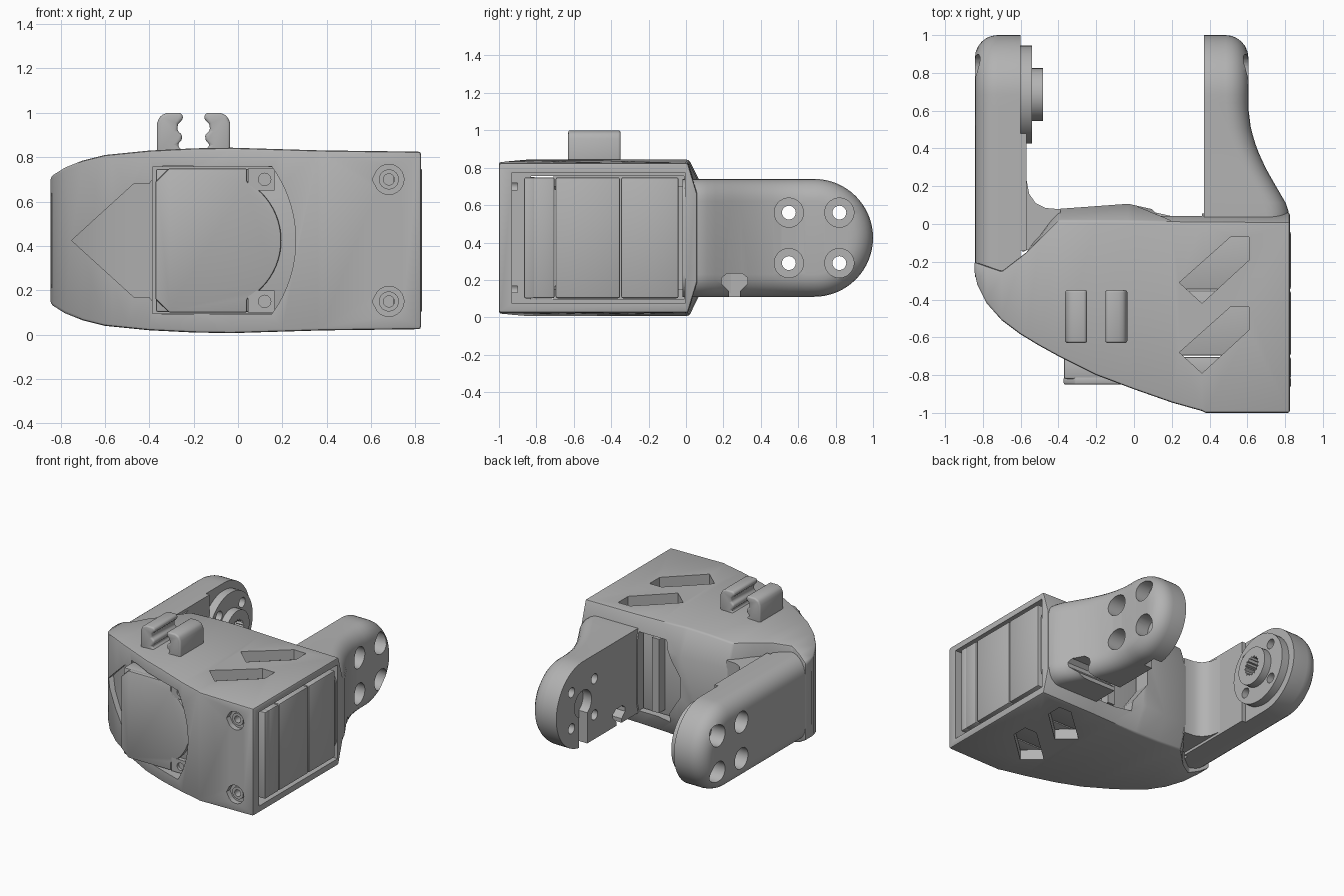
import bpy, bmesh
from math import sin, cos, pi, radians

old = bpy.data.objects.get("Cube")
if old:
    bpy.data.objects.remove(old)

grey = bpy.data.materials.new("matte_grey")
grey.use_nodes = True
grey.diffuse_color = (0.45, 0.45, 0.45, 1)
grey.node_tree.nodes["Principled BSDF"].inputs["Base Color"].default_value = (0.45, 0.45, 0.45, 1)

MID = 0.425      # height of the symmetry plane
PIVOT = 0.685    # y of the joint axis


def finish(name, bm):
    bmesh.ops.recalc_face_normals(bm, faces=bm.faces)
    mesh = bpy.data.meshes.new(name)
    bm.to_mesh(mesh)
    bm.free()
    mesh.materials.append(grey)
    ob = bpy.data.objects.new(name, mesh)
    bpy.context.scene.collection.objects.link(ob)
    return ob


def prism(name, pts, axis, lo, hi):
    """Extrude a 2D outline along an axis."""
    place = {"x": lambda p, h: (h, p[0], p[1]),
             "y": lambda p, h: (p[0], h, p[1]),
             "z": lambda p, h: (p[0], p[1], h)}[axis]
    bm = bmesh.new()
    a = [bm.verts.new(place(p, lo)) for p in pts]
    b = [bm.verts.new(place(p, hi)) for p in pts]
    bm.faces.new(a)
    bm.faces.new(b)
    for i in range(len(pts)):
        j = (i + 1) % len(pts)
        bm.faces.new((a[i], a[j], b[j], b[i]))
    return finish(name, bm)


def box(name, x, y, z):
    return prism(name, [(x[0], y[0]), (x[1], y[0]), (x[1], y[1]), (x[0], y[1])], "z", *z)


def arc(c, r, start, end, n):
    return [(c[0] + r * cos(radians(start + (end - start) * i / n)),
             c[1] + r * sin(radians(start + (end - start) * i / n))) for i in range(n + 1)]


def disc(name, c, r, axis, lo, hi, n=32):
    return prism(name, arc(c, r, 0, 360 - 360 / n, n - 1), axis, lo, hi)


def flip(pts):
    return [(a, 2 * MID - b) for a, b in pts]


def bake(ob):
    mesh = bpy.data.meshes.new_from_object(ob.evaluated_get(bpy.context.evaluated_depsgraph_get()))
    ob.modifiers.clear()
    ob.data = mesh


def bevel(ob, width, segments=2):
    m = ob.modifiers.new("bevel", "BEVEL")
    m.width, m.segments, m.limit_method, m.angle_limit = width, segments, "ANGLE", radians(40)
    bake(ob)
    return ob


def boolean(ob, cutters, operation="DIFFERENCE"):
    for c in cutters:
        m = ob.modifiers.new("cut", "BOOLEAN")
        m.object, m.operation, m.solver = c, operation, "EXACT"
        bake(ob)
        bpy.data.objects.remove(c)
    return ob


def lerp(table, v):
    for (a, p), (b, q) in zip(table, table[1:]):
        if v <= b:
            return p + (q - p) * max(0, v - a) / (b - a)
    return table[-1][1]


# Housing: cross-sections lofted along x
front = [(-.845, -.25), (-.83, -.32), (-.78, -.42), (-.7, -.51), (-.6, -.585), (-.5, -.645),
         (-.4, -.7), (-.2, -.8), (0, -.875), (.2, -.945), (.36, -.99), (.38, -1), (.825, -1)]
top = [(-.845, .71), (-.8, .745), (-.7, .785), (-.6, .81), (-.4, .83), (-.1, .845), (.4, .83), (.825, .825)]
back = [(-.845, -.2), (-.7, -.25), (-.57, -.15), (-.4, .02), (.825, .01)]
bulge = [(-.57, 0), (-.4, .06), (-.03, .09), (.2, .04), (.825, .05)]
bm = bmesh.new()
rings = []
for x in sorted({p[0] for p in front + back} | {-.03}):
    f, t, b = lerp(front, x), lerp(top, x), lerp(back, x)
    m = b + lerp(bulge, x)
    half = [(f, t), (b, t), (m, min(.66, t))]
    rings.append([bm.verts.new((x, y, z)) for y, z in half + flip(half)[::-1]])
for r, s in zip(rings, rings[1:]):
    for i in range(6):
        bm.faces.new((r[i], r[(i + 1) % 6], s[(i + 1) % 6], s[i]))
bm.faces.new(rings[0])
bm.faces.new(rings[-1])
housing = bevel(finish("housing", bm), .012)

# Arrow-shaped shallow recess following the front curve
tip = [(-.75, MID), (-.47, .68), (-.4, .68), (-.34, .76), (-.2, .76)]
arrow = prism("arrow", tip + flip(tip[1:])[::-1], "y", -1.2, 0)
band = [(x, y - .1) for x, y in front[:9]] + [(x + .02, y + .035) for x, y in front[8::-1]]
boolean(arrow, [prism("band", band, "z", -.1, 1)], "INTERSECT")

opening = [(-.385, .16), (-.32, .095)] + arc((-.305, MID), .565, -36, 36, 24) + [(-.32, .755), (-.385, .69)]
window = [(.36, .13), (.36, .72), (.13, .72), (.06, .6), (-.03, .5), (-.03, .36), (.08, .2), (.08, .13)]
cutters = [arrow,
           box("pocket", (-.385, .9), (-.83, -.012), (.095, .755)),
           box("mouth", (.7, .9), (-.93, -.005), (.075, .775)),
           prism("opening", opening, "y", -1.2, -.82),
           prism("window", window, "y", -.1, .2)]
slot = [(.24, -.31), (.51, -.07), (.61, -.07), (.61, -.19), (.36, -.42)]
for dy in (0, -.37):
    pts = [(x, y + dy) for x, y in slot]
    cutters += [prism("slot", pts, "z", .745, .9), prism("slot", pts, "z", -.1, .105)]
for z in (.15, .7):
    drop = [(.605, z)] + arc((.68, z), .068, -140, 140, 20)
    cutters += [prism("drop", drop, "y", -1.1, -.96), disc("bore", (.68, z), .027, "y", -1, -.9)]
boolean(housing, cutters)
for z in (.15, .7):
    boolean(disc("front_screw", (.68, z), .045, "y", -.975, -.955),
            [disc("bore", (.68, z), .025, "y", -1, -.9)])


# Arms: rounded-end plates with a soft outer rim
def arm(name, x_in, outer, y0):
    s = 1 if x_in > 0 else -1
    R, soft = .315, .12
    ys = [y0 + (PIVOT - y0) * i / 16 for i in range(16)]
    bm = bmesh.new()

    def ring(inset, x_at):
        r = R - inset
        pts = [(y, MID - r) for y in ys] + arc((PIVOT, MID), r, -90, 90, 32) + [(y, MID + r) for y in ys[::-1]]
        return [bm.verts.new((x_at(y), y, z)) for y, z in pts]

    rows = [ring(0, lambda y: x_in)]
    for k in range(7):
        a = pi / 2 * k / 6
        rows.append(ring(soft * (1 - cos(a)), lambda y: lerp(outer, y) - s * soft * (1 - sin(a))))
    n = len(rows[0])
    for r, q in zip(rows, rows[1:]):
        for i in range(n - 1):
            bm.faces.new((r[i], r[i + 1], q[i + 1], q[i]))
    for r in (rows[0], rows[-1]):
        for i in range(n // 2):
            bm.faces.new(list(dict.fromkeys((r[i], r[i + 1], r[n - 2 - i], r[n - 1 - i]))))
    bm.faces.new([r[0] for r in rows] + [r[-1] for r in rows[::-1]])
    return finish(name, bm)


def bolt_holes(x_small, x_wide):
    cuts = []
    for y in (PIVOT - .135, PIVOT + .135):
        for z in (MID - .135, MID + .135):
            cuts.append(disc("hole", (y, z), .037, "x", *x_small, 20))
            if x_wide:
                cuts.append(disc("bore", (y, z), .078, "x", *x_wide, 28))
    return cuts


flare = [(-.02, .82), (.06, .82), (.1, .81), (.16, .775), (.22, .74), (.3, .695), (.4, .65),
         (.5, .62), (.6, .607), (1, .605)]
right_arm = arm("flared_arm", .37, flare, -.02)
keyhole = [(.23, 0), (.23, .14), (.19, .18), (.19, .21), (.22, .235),
           (.3, .235), (.33, .21), (.33, .18), (.29, .14), (.29, 0)]
boolean(right_arm, bolt_holes((.3, .7), (.5, .9)) + [
    prism("keyhole", keyhole, "x", .3, .9),
    disc("hub_seat", (PIVOT, MID), .1, "x", .3, .44),
    box("hub_slot", (.3, .44), (PIVOT - .05, PIVOT + .05), (0, MID))])

left_arm = arm("straight_arm", -.6, [(-1, -.842), (1, -.842)], -.28)
boolean(left_arm, bolt_holes((-.9, -.5), (-.9, -.73)))
box("arm_pad", (-.61, -.57), (-.14, .48), (.11, .74))
corner = [(-.59, .26), (-.57, .24), (-.555, .16), (-.52, .11), (-.47, .085), (-.39, .078), (-.39, -.05), (-.59, -.15)]
prism("arm_fillet", corner, "z", .13, .72)

# Output horn: flange and splined hub
horn = disc("horn_flange", (PIVOT, MID), .26, "x", -.605, -.54, 48)
spline = [p for i in range(16) for p in (arc((PIVOT, MID), .075, i * 22.5, 0, 1)[0],
                                         arc((PIVOT, MID), .06, i * 22.5 + 11.25, 0, 1)[0])]
boolean(horn, bolt_holes((-.7, -.5), None) + [prism("spline", spline, "x", -.58, -.4)])
boolean(disc("horn_hub", (PIVOT, MID), .14, "x", -.545, -.483, 40), [prism("spline", spline, "x", -.6, -.4)])

# Servo: three stacked case sections, front plate and screw bosses
for name, y in (("front", (-.82, -.703)), ("middle", (-.697, -.353)), ("rear", (-.347, -.04))):
    bevel(box("servo_case_" + name, (-.37, .83), y, (.102, .748)), .01)
bevel(box("servo_end_lip", (.72, .83), (-.865, -.81), (.102, .748)), .008)
plate = [(-.372, .16), (-.31, .1), (.04, .1), (.04, .16)] + arc((-.11, MID), .305, -55, 55, 20) + \
        [(.04, .69), (.04, .75), (-.31, .75), (-.372, .69)]
bevel(prism("servo_front_plate", plate, "y", -.85, -.81), .008)
for z in (.15, .7):
    boss = box("servo_boss", (.045, .165), (-.85, -.81), (z - .05, z + .05))
    boolean(boss, [disc("bore", (.12, z), .028, "y", -.9, -.83, 20)])
box("servo_rear_rib", (.2, .26), (-.05, .03), (.15, .7))
box("servo_connector", (.74, .815), (-.02, .055), (.31, .54))

# Cable clip on the roof
prong = [(-.365, .81), (-.365, .955), (-.35, .987), (-.32, 1), (-.255, 1), (-.245, .975), (-.27, .95),
         (-.275, .92), (-.25, .9), (-.255, .875), (-.275, .855), (-.25, .83), (-.24, .81)]
for name, pts in (("left", [(-.4 - x, z) for x, z in prong]), ("right", prong)):
    bevel(prism("cable_clip_" + name, pts, "y", -.63, -.35), .018, 3)

# Smooth shading with sharp edges kept
bpy.ops.object.select_all(action="DESELECT")
for ob in bpy.context.scene.objects:
    if ob.type == "MESH":
        ob.select_set(True)
        bpy.context.view_layer.objects.active = ob
bpy.ops.object.shade_smooth_by_angle(angle=radians(32))
